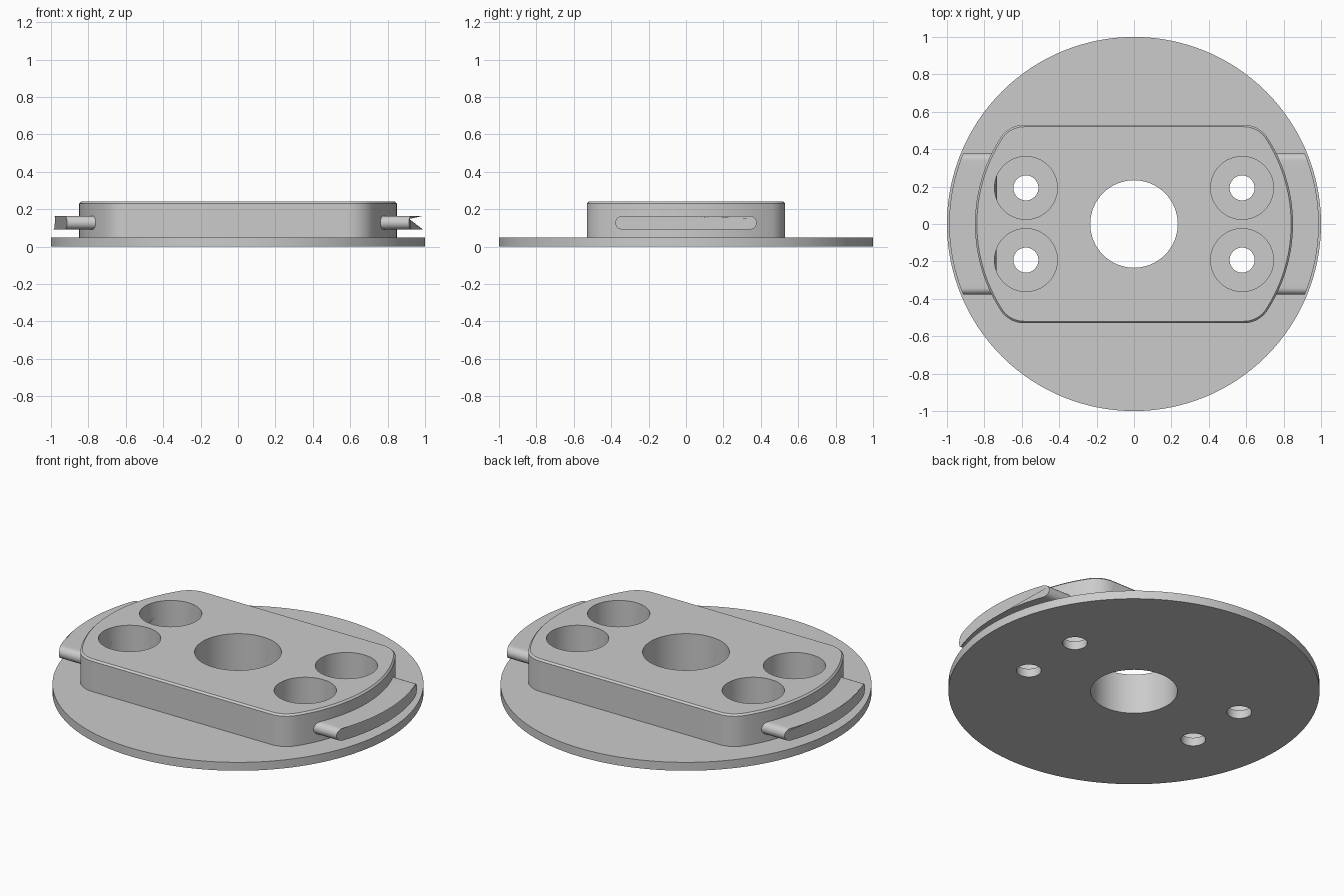
import bpy, bmesh, math
from math import sin, cos, pi, sqrt

if "Cube" in bpy.data.objects:
    bpy.data.objects.remove(bpy.data.objects["Cube"])

grey = bpy.data.materials.new("light_grey")
grey.diffuse_color = (0.6, 0.6, 0.6, 1)
grey.use_nodes = True
grey.node_tree.nodes["Principled BSDF"].inputs["Base Color"].default_value = grey.diffuse_color

HOLES = [(sx * 0.578, sy * 0.193) for sx in (-1, 1) for sy in (-1, 1)]
BORE = 0.234


def loft(bm, rings):
    """Skin a list of equal closed rings and cap both ends."""
    loops = [[bm.verts.new(p) for p in ring] for ring in rings]
    n = len(loops[0])
    for a, b in zip(loops, loops[1:]):
        for i in range(n):
            j = (i + 1) % n
            bm.faces.new((a[i], a[j], b[j], b[i]))
    bm.faces.new(loops[0][::-1])
    bm.faces.new(loops[-1])


def make(name, ring_sets):
    bm = bmesh.new()
    for rings in ring_sets:
        loft(bm, rings)
    bmesh.ops.recalc_face_normals(bm, faces=bm.faces)
    mesh = bpy.data.meshes.new(name)
    bm.to_mesh(mesh)
    bm.free()
    mesh.materials.append(grey)
    obj = bpy.data.objects.new(name, mesh)
    bpy.context.collection.objects.link(obj)
    return obj


def activate(obj):
    bpy.ops.object.select_all(action='DESELECT')
    obj.select_set(True)
    bpy.context.view_layer.objects.active = obj


def circle(x, y, r, z, n):
    return [(x + r * cos(2 * pi * i / n), y + r * sin(2 * pi * i / n), z) for i in range(n)]


def drill(obj, holes):
    """Cut vertical through holes given as (x, y, radius, sides)."""
    cutter = make("hole_cutter", [[circle(x, y, r, z, n) for z in (-0.2, 0.5)]
                                  for x, y, r, n in holes])
    cutter.hide_render = True
    activate(obj)
    mod = obj.modifiers.new("holes", 'BOOLEAN')
    mod.operation, mod.solver, mod.object = 'DIFFERENCE', 'EXACT', cutter
    bpy.ops.object.modifier_apply(modifier=mod.name)
    bpy.data.objects.remove(cutter)


def smooth(obj):
    activate(obj)
    bpy.ops.object.shade_smooth_by_angle(angle=math.radians(30))


# Round base plate with centre bore and four screw holes
base = make("base_plate", [[circle(0, 0, 1, z, 128) for z in (0, 0.05)]])
drill(base, [(0, 0, BORE, 64)] + [(x, y, 0.067, 32) for x, y in HOLES])
smooth(base)


# Raised body: a disc trimmed to a flat-sided outline with filleted corners
def body_outline(inset, z, R=0.85, half=0.53, fillet=0.15):
    cy = half - fillet
    cx = sqrt((R - fillet) ** 2 - cy ** 2)
    a0 = math.atan2(cy, cx)
    quarter = [((R - inset) * cos(a0 * i / 12), (R - inset) * sin(a0 * i / 12))
               for i in range(12)]
    for i in range(13):
        a = a0 + (pi / 2 - a0) * i / 12
        quarter.append((cx + (fillet - inset) * cos(a), cy + (fillet - inset) * sin(a)))
    half_ring = quarter + [(-x, y) for x, y in quarter[::-1]]
    ring = half_ring + [(x, -y) for x, y in half_ring[-2:0:-1]]
    return [(x, y, z) for x, y in ring]


body = make("raised_body", [[body_outline(0, 0.05), body_outline(0, 0.23),
                             body_outline(0.01, 0.24)]])
drill(body, [(0, 0, BORE, 64)] + [(x, y, 0.168, 64) for x, y in HOLES])
smooth(body)


# Side tabs: slot-shaped section swept between two concentric arcs
def tab_ring(radius, side, half=0.378, zc=0.128, r=0.036):
    flat = half - r
    section = [(flat + r * cos(a), r * sin(a))
               for a in [-pi / 2 + pi * i / 16 for i in range(17)]]
    section += [(flat - 2 * flat * i / 24, r) for i in range(1, 24)]
    section += [(-y, -z) for y, z in section]
    return [(side * sqrt(radius ** 2 - y * y), y, zc + z) for y, z in section]


for side, name in ((-1, "left_tab"), (1, "right_tab")):
    smooth(make(name, [[tab_ring(0.82, side), tab_ring(0.988, side)]]))
